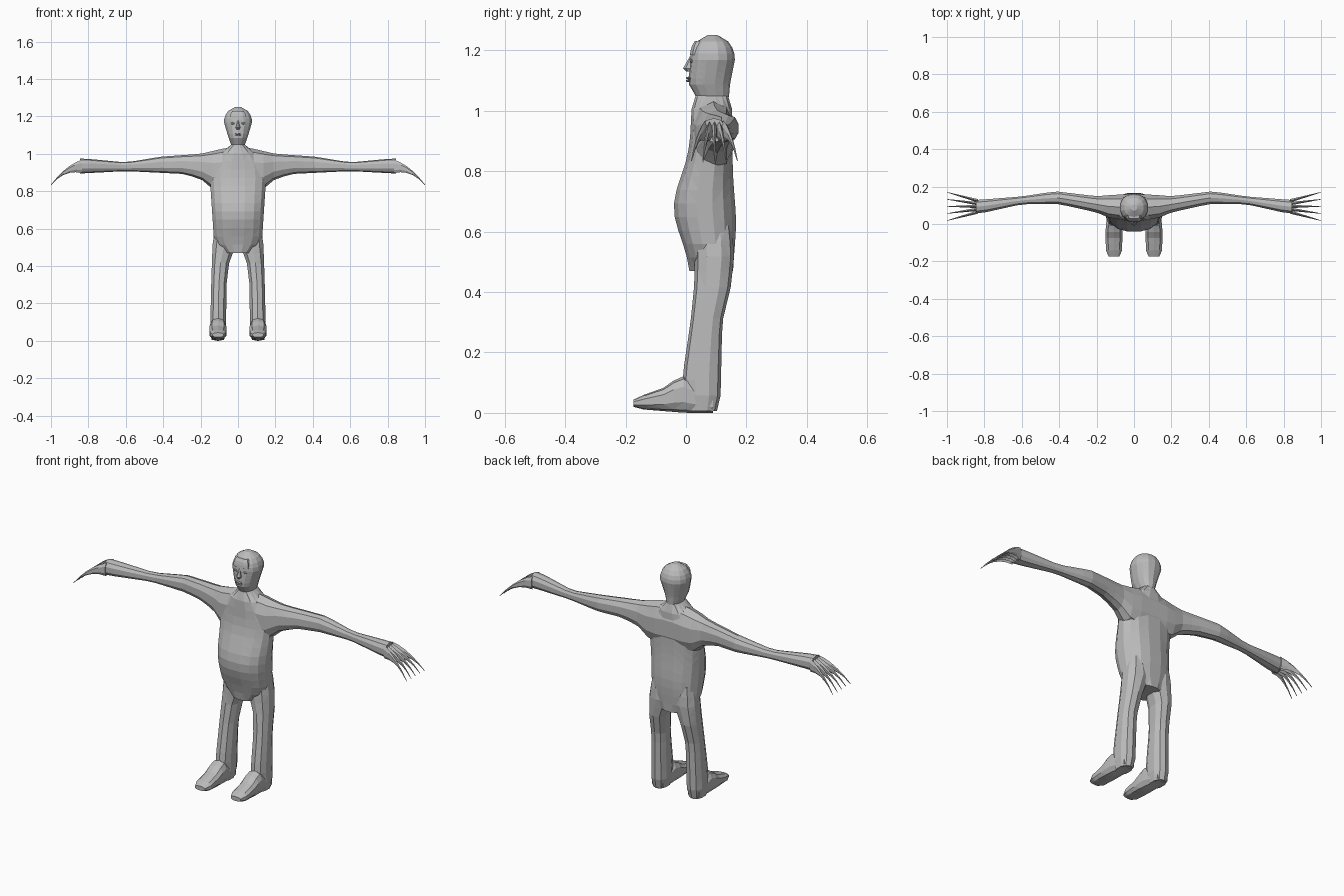
import bpy, bmesh, math

old = bpy.data.objects.get("Cube")
if old:
    bpy.data.objects.remove(old, do_unlink=True)

shade = (0.5, 0.5, 0.5, 1)
grey = bpy.data.materials.new("clay_grey")
grey.use_nodes = True
grey.diffuse_color = shade
grey.node_tree.nodes["Principled BSDF"].inputs["Base Color"].default_value = shade


def finish(name, bm):
    """Turn a bmesh into a grey object in the scene."""
    bmesh.ops.recalc_face_normals(bm, faces=bm.faces)
    mesh = bpy.data.meshes.new(name)
    bm.to_mesh(mesh)
    bm.free()
    mesh.materials.append(grey)
    obj = bpy.data.objects.new(name, mesh)
    bpy.context.collection.objects.link(obj)
    return obj


def ramp(t, *keys):
    """Straight-line blend through (position, value) keys, held at both ends."""
    if t <= keys[0][0]:
        return keys[0][1]
    for (t0, v0), (t1, v1) in zip(keys, keys[1:]):
        if t <= t1:
            return v0 + (v1 - v0) * (t - t0) / (t1 - t0)
    return keys[-1][1]


def bell(t, centre, spread):
    return math.exp(-((t - centre) / spread) ** 2)


def squared(value, power):
    return math.copysign(abs(value) ** power, value)


def loft(name, axis, start, stop, rings, section, sides=10, power=0.85, flip=1):
    """Skin rounded rings along an axis; section gives (a_min, a_max, b_min, b_max)."""
    bm = bmesh.new()
    loops = []
    for r in range(rings):
        pos = start + (stop - start) * r / (rings - 1)
        a_min, a_max, b_min, b_max = section(pos)
        loop = []
        for i in range(sides):
            angle = math.tau * (i + 0.5) / sides
            a = (a_min + a_max + (a_max - a_min) * squared(math.cos(angle), power)) / 2
            b = (b_min + b_max + (b_max - b_min) * squared(math.sin(angle), power)) / 2
            x, y, z = {"x": (pos, a, b), "y": (a, pos, b), "z": (a, b, pos)}[axis]
            loop.append(bm.verts.new((x * flip, y, z)))
        loops.append(loop)
    for low, high in zip(loops, loops[1:]):
        for i in range(sides):
            j = (i + 1) % sides
            bm.faces.new((low[i], low[j], high[j], high[i]))
    bm.faces.new(loops[0])
    bm.faces.new(loops[-1])
    bmesh.ops.triangulate(bm, faces=[f for f in bm.faces if len(f.verts) == 4])
    return finish(name, bm)


def pebble(name, centre, size):
    """Small faceted ellipsoid."""
    bm = bmesh.new()
    bmesh.ops.create_icosphere(bm, subdivisions=1, radius=1)
    bmesh.ops.scale(bm, verts=bm.verts, vec=size)
    bmesh.ops.translate(bm, verts=bm.verts, vec=centre)
    return finish(name, bm)


def torso_section(z):
    half = ramp(z, (0.47, 0.07), (0.53, 0.13), (0.9, 0.155), (0.95, 0.14), (1.0, 0.1), (1.05, 0.036))
    neck = ramp(z, (1.0, 0), (1.05, 0.015))
    front = 0.016 - 0.058 * bell(z, 0.68, 0.14) + neck
    back = 0.155 + 0.012 * bell(z, 0.63, 0.12) - neck
    return -half, half, front, back


def arm_section(x):
    x = abs(x)
    front = ramp(x, (0.05, 0.02), (0.12, 0.025), (0.2, 0.06), (0.4, 0.105), (0.6, 0.105), (0.82, 0.055))
    back = ramp(x, (0.1, 0.16), (0.2, 0.15), (0.42, 0.176), (0.6, 0.148), (0.84, 0.13))
    bottom = ramp(x, (0.12, 0.8), (0.16, 0.83), (0.2, 0.868), (0.3, 0.893), (0.6, 0.908), (0.84, 0.895))
    top = ramp(x, (0.05, 1.035), (0.2, 1.0), (0.41, 0.985), (0.6, 0.954), (0.82, 0.975))
    return front, back, bottom, top


def leg_section(z):
    inner = ramp(z, (0, 0.075), (0.04, 0.062), (0.3, 0.06), (0.42, 0.045), (0.52, 0.005), (0.62, 0.03))
    outer = ramp(z, (0, 0.142), (0.04, 0.151), (0.3, 0.145), (0.53, 0.138), (0.62, 0.12))
    front = ramp(z, (0, 0), (0.12, -0.012), (0.3, 0.015), (0.43, 0.028), (0.6, 0.03))
    back = ramp(z, (0, 0.1), (0.04, 0.114), (0.3, 0.12), (0.42, 0.149), (0.53, 0.16), (0.62, 0.15))
    return inner, outer, front, back


def foot_section(y):
    half = ramp(y, (-0.173, 0.03), (-0.15, 0.045), (-0.03, 0.047), (0.09, 0.034))
    sole = ramp(y, (-0.173, 0.02), (-0.15, 0.012), (0, 0))
    top = ramp(y, (-0.173, 0.044), (-0.15, 0.056), (-0.06, 0.088), (-0.02, 0.128), (0.09, 0.06))
    return 0.107 - half, 0.107 + half, sole, top


def head_section(z):
    crown, middle = 1.17, 0.088
    dome = math.sqrt(1 - max(0, (z - crown) / 0.082) ** 2)
    half = ramp(z, (1.045, 0.036), (1.09, 0.053), (crown, 0.077)) * dome
    front = ramp(z, (1.045, 0.034), (1.09, 0.008), (crown, 0.014))
    back = ramp(z, (1.045, 0.142), (1.09, 0.146), (crown, 0.162))
    return -half, half, middle + (front - middle) * dome, middle + (back - middle) * dome


def nose_section(z):
    half = ramp(z, (1.13, 0.008), (1.14, 0.014), (1.155, 0.008), (1.18, 0.005))
    return -half, half, ramp(z, (1.13, 0), (1.14, -0.01), (1.18, 0.013)), 0.03


def fringe_section(z):
    half = ramp(z, (1.185, 0.046), (1.21, 0.044), (1.23, 0.032))
    return -half, half, ramp(z, (1.185, 0.012), (1.21, 0.016), (1.23, 0.028)), 0.06


# Torso with rounded belly, then arms, legs and feet
body = loft("body", "z", 0.47, 1.05, 14, torso_section, sides=16)
limbs = [loft("arms", "x", -0.845, 0.845, 32, arm_section)]
for side in (1, -1):
    limbs.append(loft("leg", "z", 0.006, 0.62, 13, leg_section, flip=side))
    limbs.append(loft("foot", "y", -0.173, 0.09, 9, foot_section, power=0.75, flip=side))

# Fuse the limbs into one body skin
for limb in limbs:
    fuse = body.modifiers.new("fuse", "BOOLEAN")
    fuse.operation, fuse.solver, fuse.object = "UNION", "EXACT", limb
bpy.context.view_layer.update()
graph = bpy.context.evaluated_depsgraph_get()
skin = bpy.data.meshes.new_from_object(body.evaluated_get(graph))
body.modifiers.clear()
body.data = skin
for limb in limbs:
    bpy.data.objects.remove(limb, do_unlink=True)

# Head and face
loft("head", "z", 1.045, 1.25, 11, head_section, sides=14, power=0.9)
loft("fringe", "z", 1.185, 1.23, 4, fringe_section, sides=8, power=0.6)
loft("nose", "z", 1.13, 1.18, 6, nose_section, sides=6)
for name, height in (("lower_lip", 1.099), ("upper_lip", 1.108)):
    pebble(name, (0, 0.009, height), (0.02, 0.01, 0.005))
for side in (1, -1):
    pebble("eye", (side * 0.028, 0.02, 1.163), (0.012, 0.007, 0.007))


# Long curved fingers: thin blades that taper to a point
def finger_section(spread):
    def section(x):
        t = (x - 0.835) / 0.165
        y = 0.094 + spread * (0.015 + 0.023 * t)
        top = 0.968 - 0.05 * t - 0.082 * t * t
        tall = 0.068 * max(0, 1 - t) ** 1.4 + 0.003
        thick = 0.009 * (1 - t) + 0.0015
        return y - thick, y + thick, top - tall, top
    return section


for side in (1, -1):
    for spread in range(-2, 3):
        loft("finger", "x", 0.835, 1.0, 6, finger_section(spread), sides=6, power=1, flip=side)
